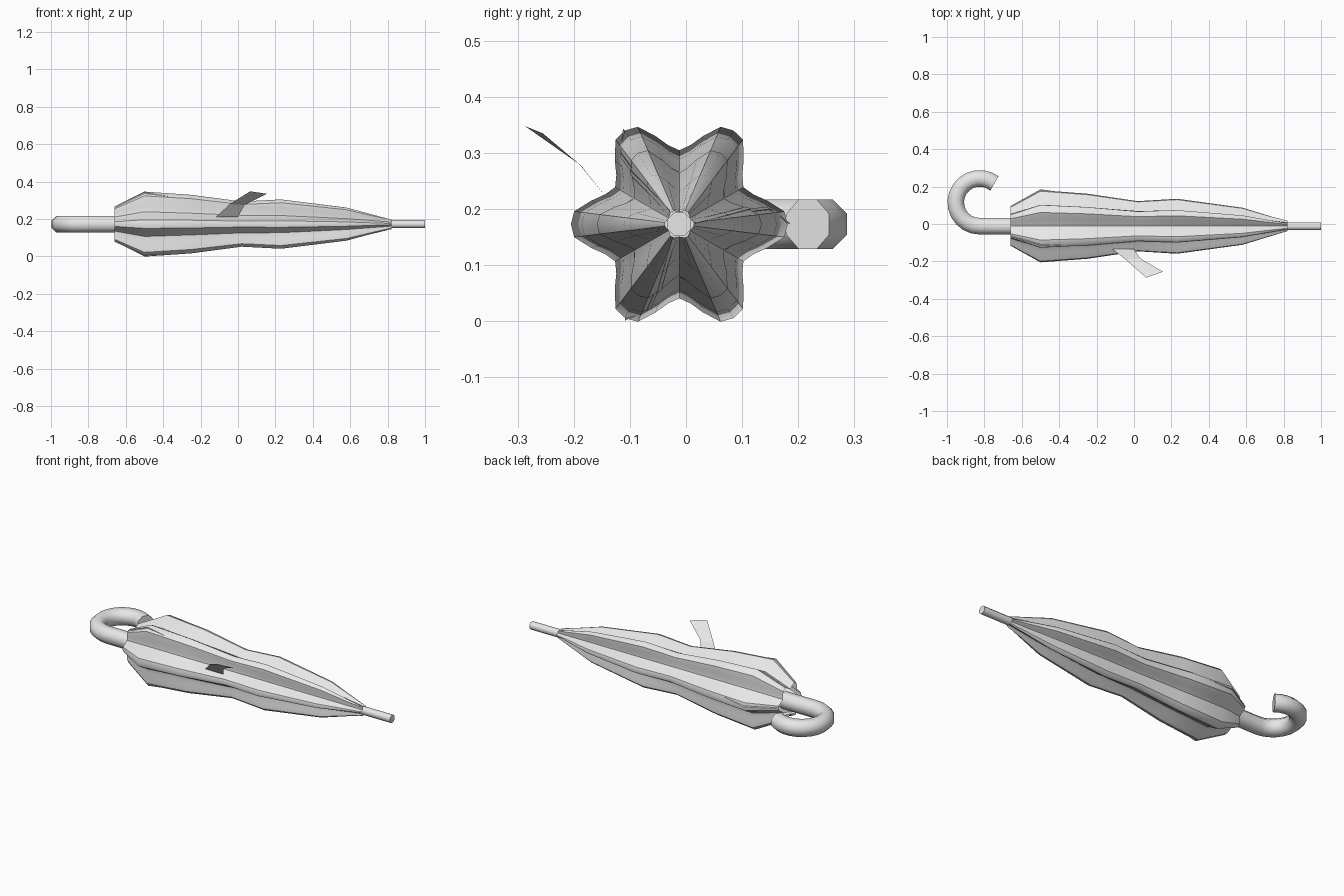
import bpy, math
from mathutils import Vector

if "Cube" in bpy.data.objects:
    bpy.data.objects.remove(bpy.data.objects["Cube"])

CY, CZ = -0.012, 0.173          # umbrella axis, running along x
grey = bpy.data.materials.new("light_grey")
grey.diffuse_color = (0.8, 0.8, 0.8, 1)
grey.use_nodes = True
grey.node_tree.nodes["Principled BSDF"].inputs["Base Color"].default_value = grey.diffuse_color


def make(name, verts, faces, angle=40):
    me = bpy.data.meshes.new(name)
    me.from_pydata(verts, [], faces)
    me.materials.append(grey)
    ob = bpy.data.objects.new(name, me)
    bpy.context.collection.objects.link(ob)
    bpy.ops.object.select_all(action='DESELECT')
    ob.select_set(True)
    bpy.context.view_layer.objects.active = ob
    bpy.ops.object.shade_smooth_by_angle(angle=math.radians(angle))
    return ob


def bridge(rows, n, closed=True):
    return [(r * n + i, r * n + (i + 1) % n, (r + 1) * n + (i + 1) % n, (r + 1) * n + i)
            for r in range(rows - 1) for i in range(n if closed else n - 1)]


def tube(name, path, radius, sides=8):
    """Round tube along a path lying in a horizontal plane."""
    verts = []
    for k, p in enumerate(path):
        a, b = path[max(k - 1, 0)], path[min(k + 1, len(path) - 1)]
        t = (b - a).normalized()
        side = Vector((-t.y, t.x, 0))
        for i in range(sides):
            w = 2 * math.pi * (i + 0.5) / sides
            verts.append(p + radius * (math.cos(w) * side + math.sin(w) * Vector((0, 0, 1))))
    n = len(verts)
    faces = bridge(len(path), sides)
    faces += [tuple(reversed(range(sides))), tuple(range(n - sides, n))]
    return make(name, verts, faces, 50)


# Canopy: six-lobed section; stations are (x, ridge radius, valley radius)
stations = [(-0.66, 0.104, 0.075), (-0.5, 0.193, 0.132), (-0.25, 0.174, 0.116),
            (0.02, 0.134, 0.094), (0.23, 0.147, 0.092), (0.58, 0.099, 0.058),
            (0.82, 0.026, 0.022)]
lobe = [(0, 1.0), (7, 0.93), (15, 0.5), (22, 0.17), (30, 0.0)]   # degrees, ridge weight


def radius_at(st, deg):
    for (a, wa), (b, wb) in zip(lobe, lobe[1:]):
        if deg <= b:
            w = wa + (wb - wa) * (deg - a) / (b - a)
            return st[2] + (st[1] - st[2]) * w


def on_axis(x, r, deg):
    w = math.radians(deg)
    return (x, CY + r * math.cos(w), CZ + r * math.sin(w))


offsets = [d for d, _ in lobe] + [60 - d for d, _ in lobe[-2:0:-1]]
section = [(60 * k + d, min(d, 60 - d)) for k in range(6) for d in offsets]
verts = [on_axis(s[0], radius_at(s, d), a) for s in stations for a, d in section]
canopy = make("canopy", verts, bridge(len(stations), len(section)), 40)

# Overlapping panel seams down the flank of every second lobe
seam_shift = [1, 1, 10, 11, 13, 12, 8]
for k in range(3):
    verts = []
    for s, shift in zip(stations, seam_shift):
        base = 120 * k + shift
        r = radius_at(s, shift)
        half = math.degrees(0.004 / r)
        for d, lift in ((-half, -0.002), (-half * 0.4, 0.005), (half, -0.003)):
            verts.append(on_axis(s[0], r + lift, base + d))
    make("panel_seam_%d" % (k + 1), verts, bridge(len(stations), 3, False), 20)

# Hooked handle
path = [Vector((-0.62, CY, CZ)), Vector((-0.74, CY, CZ))]
hook = Vector((-0.825, 0.116, CZ))
for i in range(15):
    w = math.radians(270 - (270 - 52) * i / 14)
    path.append(hook + 0.128 * Vector((math.cos(w), math.sin(w), 0)))
tube("handle", path, 0.048)

# Shaft inside the canopy, ending in the exposed tip
tube("shaft_tip", [Vector((-0.64, CY, CZ)), Vector((1.0, CY, CZ))], 0.023)

# Loose closing strap
verts = [(-0.115, -0.135, 0.212), (0.0, -0.135, 0.212),
         (-0.045, -0.19, 0.28), (0.035, -0.185, 0.275),
         (0.065, -0.287, 0.348), (0.155, -0.255, 0.335)]
make("strap", verts, bridge(3, 2, False), 10)
